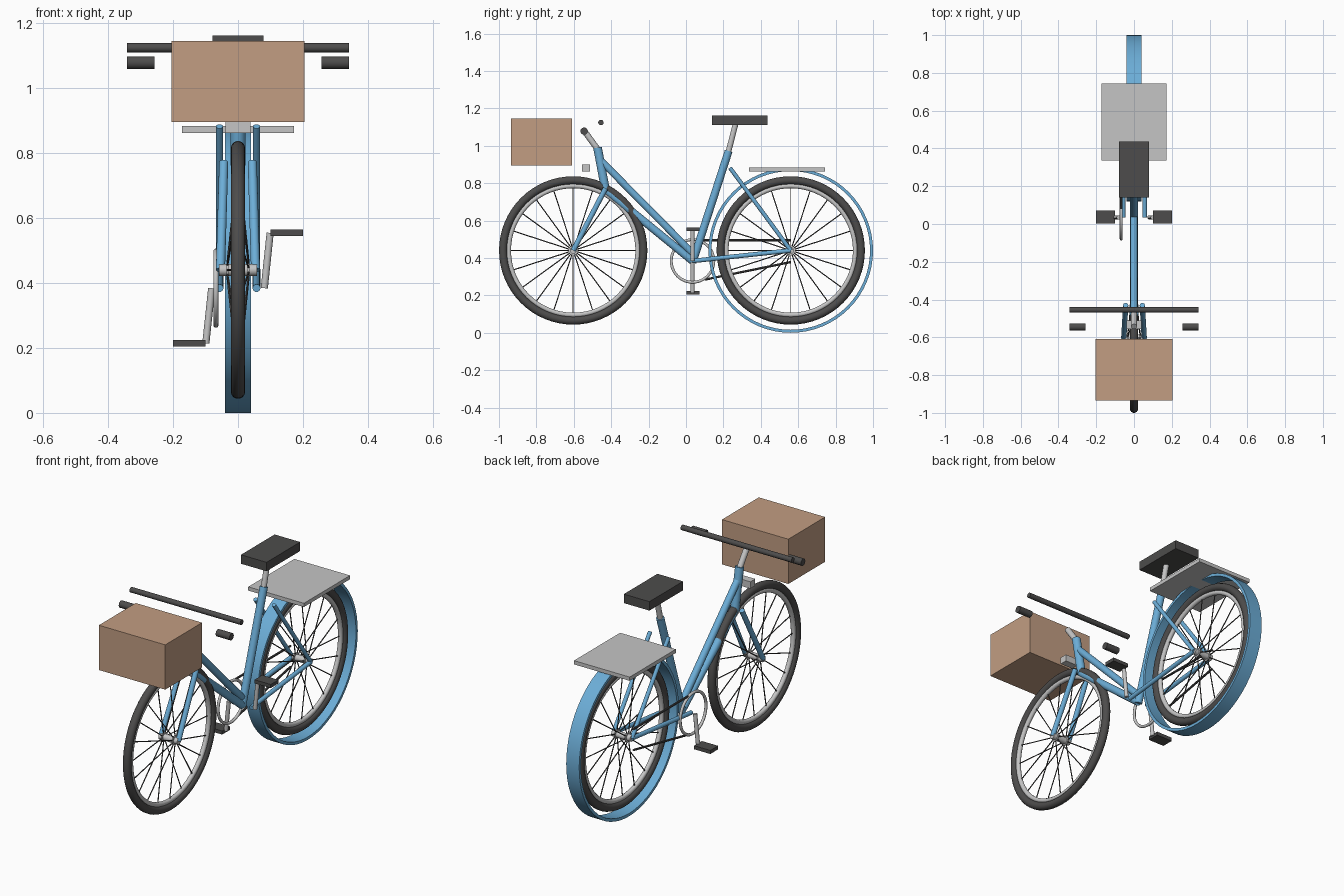
import bpy, bmesh, math
from mathutils import Vector, Matrix

if "Cube" in bpy.data.objects:
    bpy.data.objects.remove(bpy.data.objects["Cube"])


def material(name, rgb):
    m = bpy.data.materials.new(name)
    m.diffuse_color = (*rgb, 1)
    m.use_nodes = True
    m.node_tree.nodes["Principled BSDF"].inputs["Base Color"].default_value = m.diffuse_color
    return m


BLUE = material("frame blue", (0.15, 0.42, 0.68))
DARK = material("rubber dark grey", (0.075, 0.073, 0.072))
METAL = material("light metal", (0.56, 0.56, 0.56))
TAN = material("basket tan", (0.54, 0.34, 0.225))


def finish(name, bm, mat, smooth=True):
    bmesh.ops.recalc_face_normals(bm, faces=bm.faces[:])
    me = bpy.data.meshes.new(name)
    bm.to_mesh(me)
    bm.free()
    me.materials.append(mat)
    ob = bpy.data.objects.new(name, me)
    bpy.context.collection.objects.link(ob)
    if smooth:
        bpy.ops.object.select_all(action='DESELECT')
        ob.select_set(True)
        bpy.context.view_layer.objects.active = ob
        bpy.ops.object.shade_smooth_by_angle(angle=math.radians(40))
    return ob


def add_rod(bm, a, b, r, sides):
    a, b = Vector(a), Vector(b)
    d = b - a
    mat = Matrix.Translation((a + b) / 2) @ d.to_track_quat('Z', 'Y').to_matrix().to_4x4()
    bmesh.ops.create_cone(bm, cap_ends=True, segments=sides, radius1=r, radius2=r,
                          depth=d.length, matrix=mat)


def rods(name, pairs, r, mat, sides=16):
    bm = bmesh.new()
    for a, b in pairs:
        add_rod(bm, a, b, r, sides)
    return finish(name, bm, mat)


def box(name, lo, hi, mat):
    lo, hi = Vector(lo), Vector(hi)
    bm = bmesh.new()
    bmesh.ops.create_cube(bm, size=1, matrix=Matrix.Translation((lo + hi) / 2)
                          @ Matrix.Diagonal((*(hi - lo), 1)))
    return finish(name, bm, mat, False)


def ring(name, centre, profile, mat, steps=64):
    """Revolve a closed (x, radius) profile about the x axis through centre."""
    bm = bmesh.new()
    loops = []
    for i in range(steps):
        t = 2 * math.pi * i / steps
        loops.append([bm.verts.new(Vector(centre) + Vector((x, r * math.cos(t), r * math.sin(t))))
                      for x, r in profile])
    n = len(profile)
    for i in range(steps):
        p, q = loops[i], loops[(i + 1) % steps]
        for j in range(n):
            k = (j + 1) % n
            bm.faces.new((p[j], p[k], q[k], q[j]))
    return finish(name, bm, mat)


def circle(major, minor, sides=14):
    return [(minor * math.cos(2 * math.pi * j / sides), major + minor * math.sin(2 * math.pi * j / sides))
            for j in range(sides)]


FRONT, REAR = (-0.603, 0.44), (0.56, 0.44)
BB = (0.035, 0.384)

# wheels: tyre, rim, hub, flanges, spokes
for label, (y, z) in (("front", FRONT), ("rear", REAR)):
    c = Vector((0, y, z))
    ring(label + "_tyre", c, circle(0.375, 0.022), DARK)
    ring(label + "_rim", c, circle(0.345, 0.013, 10), METAL)
    rods(label + "_hub", [((-0.058, y, z), (0.058, y, z))], 0.018, METAL)
    rods(label + "_hub_flanges", [((s * 0.03, y, z), (s * 0.036, y, z)) for s in (-1, 1)], 0.026, METAL, 24)
    spokes = []
    for i in range(20):
        t = 2 * math.pi * i / 20
        d = Vector((0, math.cos(t), math.sin(t)))
        x = 0.033 if i % 2 else -0.033
        spokes.append((c + d * 0.02 + Vector((x, 0, 0)), c + d * 0.34))
    rods(label + "_spokes", spokes, 0.003, DARK, 6)

# rear mudguard band, a full circle
ring("rear_mudguard", (0, *REAR), [(-0.04, 0.424), (0.04, 0.424), (0.04, 0.44), (-0.04, 0.44)], BLUE)

# frame tubes
rods("head_tube", [((0, -0.473, 0.99), (0, -0.43, 0.762))], 0.023, BLUE, 20)
rods("top_tube", [((0, -0.455, 0.92), (0, 0.03, 0.43))], 0.019, BLUE, 20)
rods("down_tube", [((0, -0.432, 0.765), (0, BB[0], BB[1]))], 0.021, BLUE, 20)
rods("seat_tube", [((0, BB[0], BB[1] - 0.008), (0, 0.228, 0.972))], 0.021, BLUE, 20)
SIDES = (-1, 1)
rods("fork_legs", [((s * 0.044, -0.43, 0.772), (s * 0.054, *FRONT)) for s in SIDES], 0.014, BLUE)
rods("seat_stays", [((s * 0.057, 0.235, 0.882), (s * 0.057, *REAR)) for s in SIDES], 0.011, BLUE)
rods("chain_stays", [((s * 0.057, 0.035, 0.384), (s * 0.057, *REAR)) for s in SIDES], 0.012, BLUE)

# saddle and post
rods("seat_post", [((0, 0.225, 0.96), (0, 0.266, 1.12))], 0.015, METAL)
box("seat", (-0.079, 0.139, 1.112), (0.079, 0.436, 1.162), DARK)

# stem, handlebar and grips
rods("stem", [((0, -0.468, 0.975), (0, -0.543, 1.078))], 0.016, METAL)
rods("handlebar", [((-0.342, -0.455, 1.124), (0.342, -0.455, 1.124))], 0.0145, DARK)
rods("grips", [((s * 0.257, -0.545, 1.078), (s * 0.342, -0.545, 1.078)) for s in SIDES], 0.0195, DARK)

# carriers
box("basket", (-0.205, -0.935, 0.895), (0.205, -0.61, 1.145), TAN)
box("basket_mount", (-0.039, -0.555, 0.862), (0.039, -0.512, 0.9), METAL)
box("rear_rack", (-0.172, 0.336, 0.862), (0.172, 0.743, 0.883), METAL)

# drivetrain
ring("chainring", (-0.068, *BB), circle(0.114, 0.008, 10), METAL, 48)
rods("crank_arms", [((s * 0.081, *BB), (s * 0.099, BB[0], BB[1] + s * 0.17)) for s in SIDES], 0.011, METAL, 12)
for label, s in (("left", -1), ("right", 1)):
    x = sorted((s * 0.1, s * 0.2))
    z = BB[1] + s * 0.17
    box(label + "_pedal", (x[0], 0.003, z - 0.01), (x[1], 0.071, z + 0.01), DARK)
rods("chain", [((-0.068, 0.08, 0.495), (-0.068, 0.56, 0.495)),
               ((-0.068, 0.1, 0.284), (-0.068, 0.56, 0.378))], 0.006, DARK, 8)
